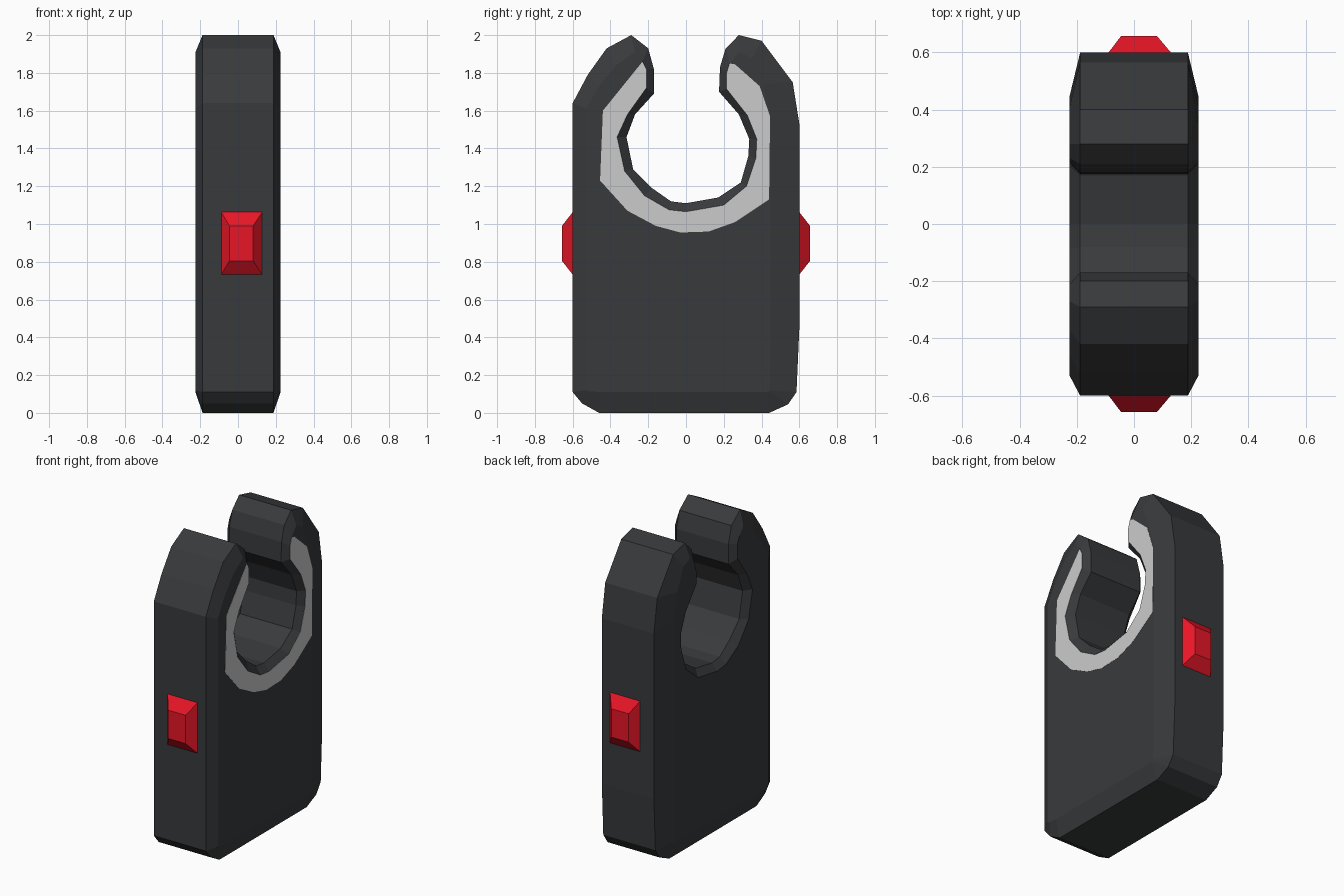
import bpy, bmesh

FACE_X, EDGE_X = 0.225, 0.188


def material(name, rgb):
    m = bpy.data.materials.new(name)
    m.diffuse_color = (*rgb, 1)
    return m


def loft(name, rings, mat=None):
    """Closed solid through rings of matching points."""
    bm = bmesh.new()
    loops = [[bm.verts.new(p) for p in ring] for ring in rings]
    for a, b in zip(loops, loops[1:]):
        n = len(a)
        for i in range(n):
            j = (i + 1) % n
            bm.faces.new((a[i], a[j], b[j], b[i]))
    caps = [bm.faces.new(loops[0]), bm.faces.new(loops[-1])]
    bmesh.ops.recalc_face_normals(bm, faces=bm.faces)
    bmesh.ops.triangulate(bm, faces=caps)
    mesh = bpy.data.meshes.new(name)
    bm.to_mesh(mesh)
    bm.free()
    ob = bpy.data.objects.new(name, mesh)
    bpy.context.collection.objects.link(ob)
    if mat:
        mesh.materials.append(mat)
    return ob


dark = material("dark_plastic", (0.04, 0.042, 0.045))
red = material("red_plastic", (0.8, 0.008, 0.02))

# Outer outline (y, z) paired with the inset outline of the flat side face
outer = [
    ((-0.29, 2.00), (-0.27, 1.91)), ((-0.42, 1.93), (-0.37, 1.84)),
    ((-0.52, 1.79), (-0.46, 1.73)), ((-0.60, 1.64), (-0.53, 1.61)),
    ((-0.60, 0.11), (-0.53, 0.12)), ((-0.55, 0.05), (-0.51, 0.115)),
    ((-0.46, 0.00), (-0.45, 0.11)), ((0.44, 0.00), (0.42, 0.11)),
    ((0.54, 0.045), (0.435, 0.115)), ((0.585, 0.11), (0.445, 0.12)),
    ((0.60, 0.45), (0.447, 0.45)), ((0.60, 1.53), (0.447, 1.57)),
    ((0.565, 1.75), (0.41, 1.74)), ((0.40, 1.97), (0.35, 1.88)),
    ((0.28, 2.00), (0.28, 1.91)),
]
# Hook opening, rim edge paired with the face edge
inner = [
    ((0.21, 1.93), (0.23, 1.85)), ((0.18, 1.83), (0.215, 1.80)),
    ((0.175, 1.70), (0.215, 1.715)), ((0.28, 1.58), (0.325, 1.575)),
    ((0.335, 1.45), (0.375, 1.45)), ((0.33, 1.36), (0.37, 1.35)),
    ((0.29, 1.22), (0.32, 1.20)), ((0.17, 1.14), (0.20, 1.10)),
    ((0.00, 1.11), (0.00, 1.065)), ((-0.08, 1.12), (-0.09, 1.075)),
    ((-0.18, 1.19), (-0.22, 1.15)), ((-0.28, 1.29), (-0.325, 1.28)),
    ((-0.315, 1.46), (-0.365, 1.46)), ((-0.27, 1.58), (-0.31, 1.58)),
    ((-0.17, 1.69), (-0.21, 1.72)), ((-0.17, 1.82), (-0.21, 1.82)),
    ((-0.20, 1.93), (-0.23, 1.86)),
]
pairs = outer + inner
edge = [p[0] for p in pairs]
flat = [p[1] for p in pairs]
loft("hook_body", [[(x, y, z) for y, z in pts] for x, pts in (
    (-FACE_X, flat), (-EDGE_X, edge), (EDGE_X, edge), (FACE_X, flat))], dark)

# Pale liner around the opening, on the +x face only
liner_outer = [(-0.44, 1.60), (-0.455, 1.23), (-0.31, 1.07), (-0.16, 0.99),
               (-0.03, 0.955), (0.12, 0.96), (0.26, 1.01), (0.44, 1.13),
               (0.445, 1.57), (0.39, 1.73), (0.26, 1.845)]
liner = liner_outer + [p[1] for p in inner]
loft("opening_liner", [[(x, y, z) for y, z in liner]
                       for x in (FACE_X - 0.001, FACE_X + 0.001)])

# Tapered buttons on the two narrow sides
for name, s in (("front_button", -1), ("back_button", 1)):
    loft(name, [[(x0, s * y, z0), (x1, s * y, z0), (x1, s * y, z1), (x0, s * y, z1)]
                for y, x0, x1, z0, z1 in ((0.598, -0.09, 0.13, 0.73, 1.065),
                                          (0.657, -0.045, 0.08, 0.805, 0.99))], red)
